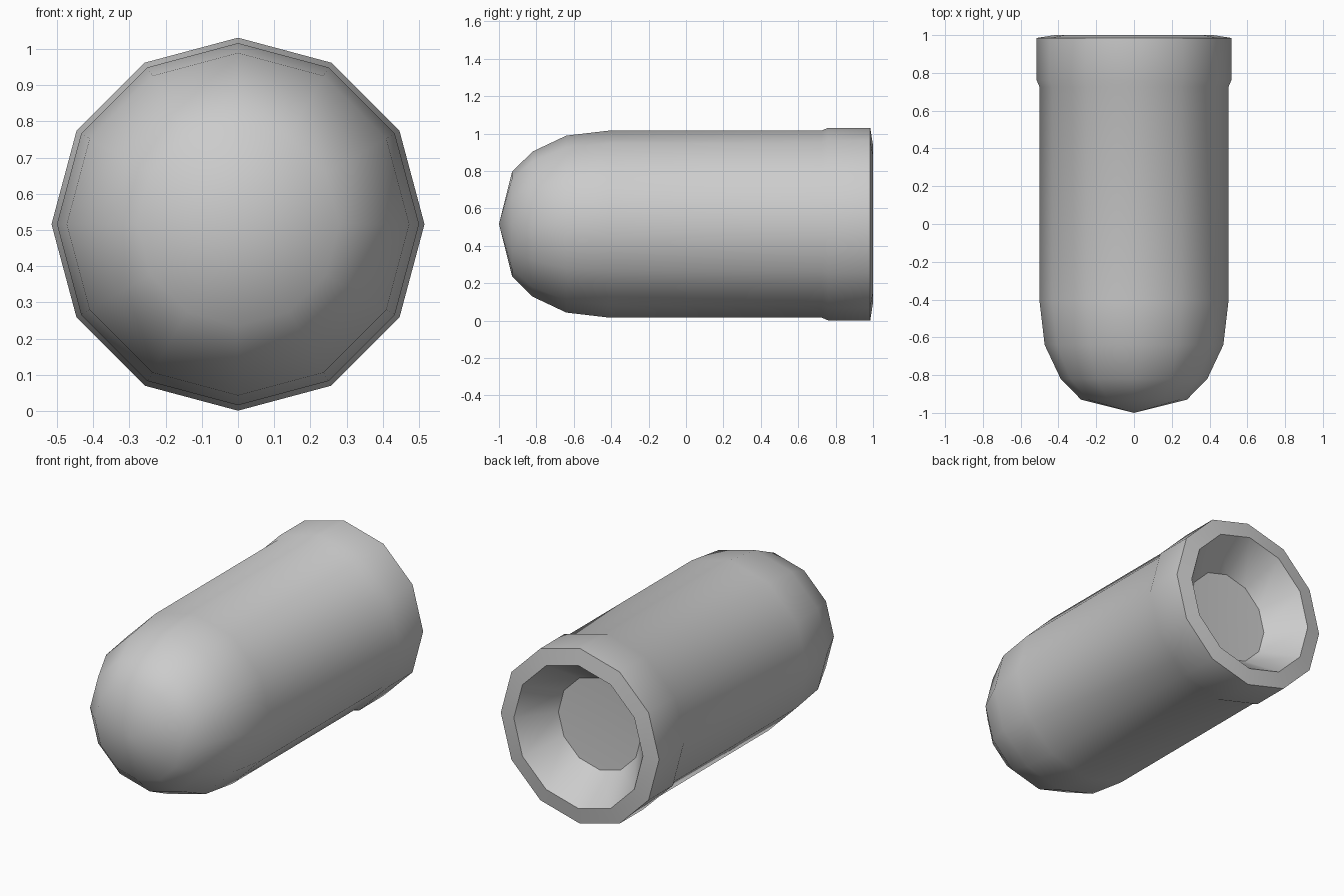
import bpy, bmesh, math

if "Cube" in bpy.data.objects:
    bpy.data.objects.remove(bpy.data.objects["Cube"])

SIDES = 12
AXIS_Z = 0.516

# Lathe profile as (y, radius): rounded nose, straight body, raised rim, tapered socket
profile = [
    (-1.0, 0.0), (-0.93, 0.28), (-0.82, 0.388), (-0.64, 0.473), (-0.41, 0.5),
    (0.725, 0.5), (0.76, 0.515), (0.985, 0.515),
    (1.0, 0.42), (0.80, 0.27), (0.79, 0.0),
]


def lathe_y(name, points):
    bm = bmesh.new()
    rings = []
    for y, r in points:
        if r == 0:
            rings.append([bm.verts.new((0, y, AXIS_Z))] * SIDES)
        else:
            rings.append([bm.verts.new((r * math.cos(a), y, AXIS_Z + r * math.sin(a)))
                          for a in (2 * math.pi * i / SIDES for i in range(SIDES))])
    for a, b in zip(rings, rings[1:]):
        for i in range(SIDES):
            j = (i + 1) % SIDES
            bm.faces.new(dict.fromkeys((a[i], b[i], b[j], a[j])))
    bmesh.ops.recalc_face_normals(bm, faces=bm.faces)
    mesh = bpy.data.meshes.new(name)
    bm.to_mesh(mesh)
    bm.free()
    obj = bpy.data.objects.new(name, mesh)
    bpy.context.collection.objects.link(obj)
    return obj


# One continuous shell, smooth around the sides with crisp rim and socket edges
shell = lathe_y("capsule_shell", profile)
bpy.context.view_layer.objects.active = shell
shell.select_set(True)
bpy.ops.object.shade_smooth_by_angle(angle=math.radians(45))
